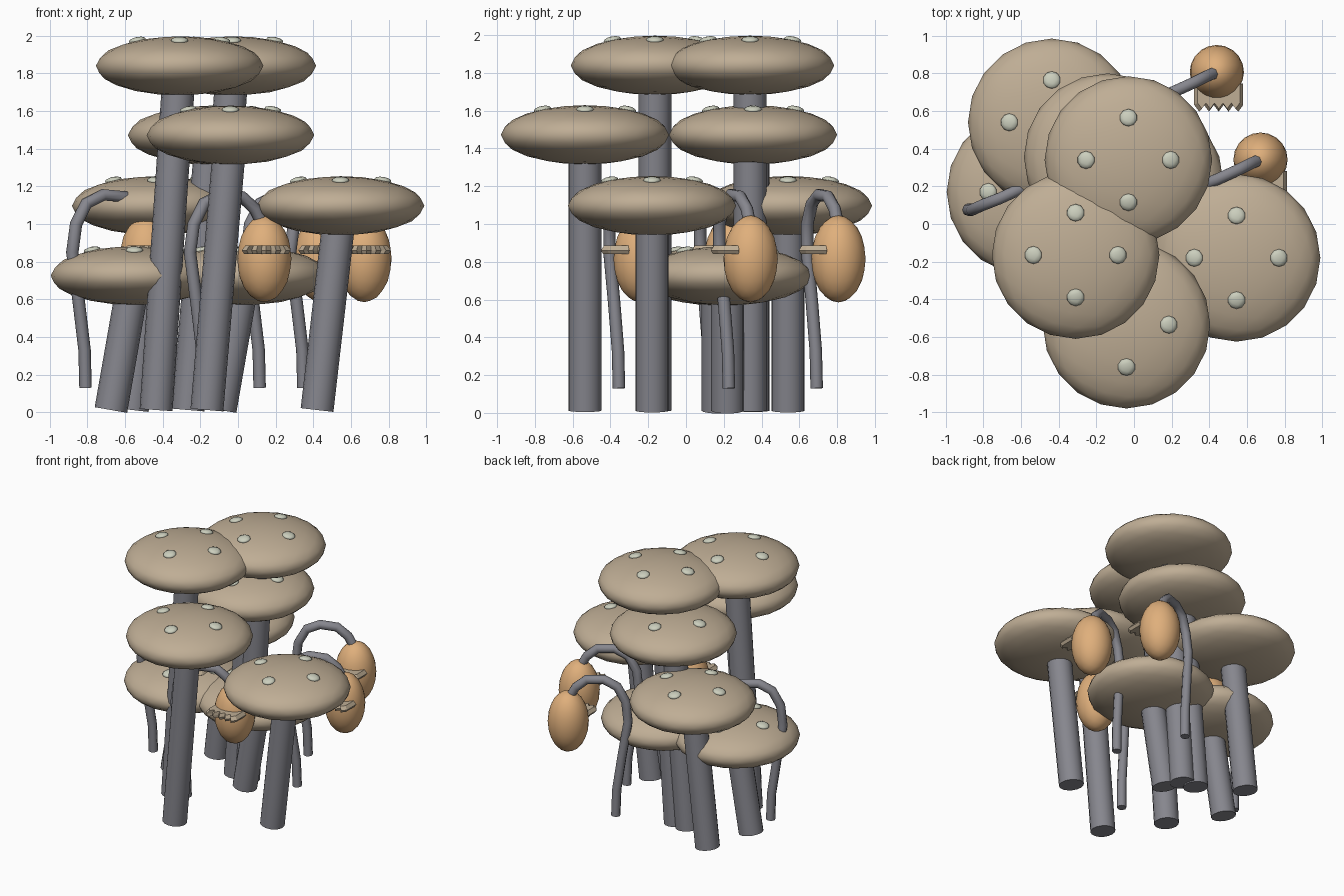
import bpy
import bmesh
import math
from mathutils import Vector, Matrix

old = bpy.data.objects.get("Cube")
if old:
    bpy.data.objects.remove(old, do_unlink=True)


def make_material(name, rgb):
    mat = bpy.data.materials.new(name)
    mat.use_nodes = True
    mat.diffuse_color = (*rgb, 1)
    bsdf = mat.node_tree.nodes["Principled BSDF"]
    bsdf.inputs["Base Color"].default_value = (*rgb, 1)
    bsdf.inputs["Roughness"].default_value = 0.8
    return mat


TAN = make_material("tan cap", (0.52, 0.42, 0.30))
GREY = make_material("grey stem", (0.24, 0.24, 0.27))
ORANGE = make_material("orange pod", (0.74, 0.43, 0.20))
PALE = make_material("pale spot", (0.60, 0.62, 0.51))


def finish(name, bm, mat, smooth=True):
    mesh = bpy.data.meshes.new(name)
    bmesh.ops.recalc_face_normals(bm, faces=bm.faces)
    bm.to_mesh(mesh)
    bm.free()
    obj = bpy.data.objects.new(name, mesh)
    bpy.context.collection.objects.link(obj)
    mesh.materials.append(mat)
    if smooth:
        bpy.ops.object.select_all(action="DESELECT")
        obj.select_set(True)
        bpy.context.view_layer.objects.active = obj
        bpy.ops.object.shade_smooth_by_angle(angle=math.radians(45))
    return obj


def add_ball(bm, centre, radius, half_height, detail=3):
    matrix = Matrix.Translation(centre) @ Matrix.Diagonal((radius, radius, half_height, 1))
    bmesh.ops.create_icosphere(bm, subdivisions=detail, radius=1, matrix=matrix)


CAP_R, CAP_H = 0.445, 0.157
STEM_R, LEAN = 0.0875, 0.125


def mushroom(label, x, y, z):
    # Flattened cap
    bm = bmesh.new()
    add_ball(bm, (x, y, z), CAP_R, CAP_H)
    finish(f"cap_{label}", bm, TAN)

    # Leaning stem
    top, base = Vector((x, y, z)), Vector((x - LEAN, y, 0.012))
    axis = top - base
    turn = axis.to_track_quat("Z", "Y").to_matrix().to_4x4()
    bm = bmesh.new()
    bmesh.ops.create_cone(bm, cap_ends=True, segments=16, radius1=STEM_R, radius2=STEM_R,
                          depth=axis.length, matrix=Matrix.Translation((top + base) / 2) @ turn)
    finish(f"stem_{label}", bm, GREY)

    # Four pale spots around the crown
    bm = bmesh.new()
    ring = 0.225
    height = CAP_H * math.sqrt(1 - (ring / CAP_R) ** 2)
    for i in range(4):
        a = i * math.pi / 2
        dx, dy = math.cos(a), math.sin(a)
        tilt = Matrix.Rotation(0.19, 4, Vector((-dy, dx, 0)))
        matrix = (Matrix.Translation((x + ring * dx, y + ring * dy, z + height)) @ tilt
                  @ Matrix.Diagonal((0.047, 0.047, 0.018, 1)))
        bmesh.ops.create_icosphere(bm, subdivisions=2, radius=1, matrix=matrix)
    finish(f"spots_{label}", bm, PALE)


# Hooked stalk path, relative to the pod centre in plan
STALK = [(-0.325, -0.115, 0.13), (-0.33, -0.12, 0.33), (-0.36, -0.14, 0.58),
         (-0.395, -0.165, 0.85), (-0.375, -0.165, 1.00), (-0.32, -0.14, 1.11),
         (-0.23, -0.105, 1.155), (-0.12, -0.055, 1.145), (-0.05, -0.02, 1.08),
         (0, 0, 0.98)]


def pod_plant(label, x, y):
    # Hanging pod
    bm = bmesh.new()
    add_ball(bm, (x, y, 0.815), 0.144, 0.23)
    finish(f"pod_{label}", bm, ORANGE)

    # Hooked stalk
    curve = bpy.data.curves.new(f"stalk_{label}", "CURVE")
    curve.dimensions = "3D"
    curve.bevel_depth = 0.033
    curve.bevel_resolution = 2
    curve.use_fill_caps = True
    spline = curve.splines.new("POLY")
    spline.points.add(len(STALK) - 1)
    for point, (px, py, pz) in zip(spline.points, STALK):
        point.co = (x + px, y + py, pz, 1)
    spline.use_smooth = True
    curve.materials.append(GREY)
    bpy.context.collection.objects.link(bpy.data.objects.new(f"stalk_{label}", curve))

    # Scalloped frill across the front of the pod
    teeth, left, right = 5, -0.12, 0.14
    step = (right - left) / teeth
    outline = [(left, -0.06)]
    for i in range(teeth):
        outline += [(left + i * step, -0.175), (left + (i + 0.5) * step, -0.21)]
    outline += [(right, -0.175), (right, -0.06)]
    bm = bmesh.new()
    rings = []
    for z, scale in ((0.84, 0.9), (0.86, 1.0), (0.885, 0.86)):
        rings.append([bm.verts.new((x + 0.01 + (px - 0.01) * scale,
                                    y - 0.1 + (py + 0.1) * scale, z)) for px, py in outline])
    count = len(outline)
    for lower, upper in zip(rings, rings[1:]):
        for i in range(count):
            j = (i + 1) % count
            bm.faces.new((lower[i], lower[j], upper[j], upper[i]))
    bm.faces.new(rings[0])
    bm.faces.new(rings[-1])
    finish(f"frill_{label}", bm, TAN, smooth=False)


# Mushrooms in four height tiers, two in each
TIERS = {
    "top": (1.84, (-0.03, 0.34), (-0.31, -0.165)),
    "high": (1.472, (-0.04, -0.535), (-0.14, 0.355)),
    "middle": (1.097, (0.545, -0.18), (-0.437, 0.54)),
    "low": (0.726, (-0.55, 0.17), (0.03, 0.22)),
}
for tier, (z, *spots) in TIERS.items():
    for n, (x, y) in enumerate(spots, 1):
        mushroom(f"{tier}_{n}", x, y, z)

for n, (x, y) in enumerate([(-0.485, 0.24), (0.14, -0.24), (0.44, 0.807), (0.672, 0.342)], 1):
    pod_plant(n, x, y)
